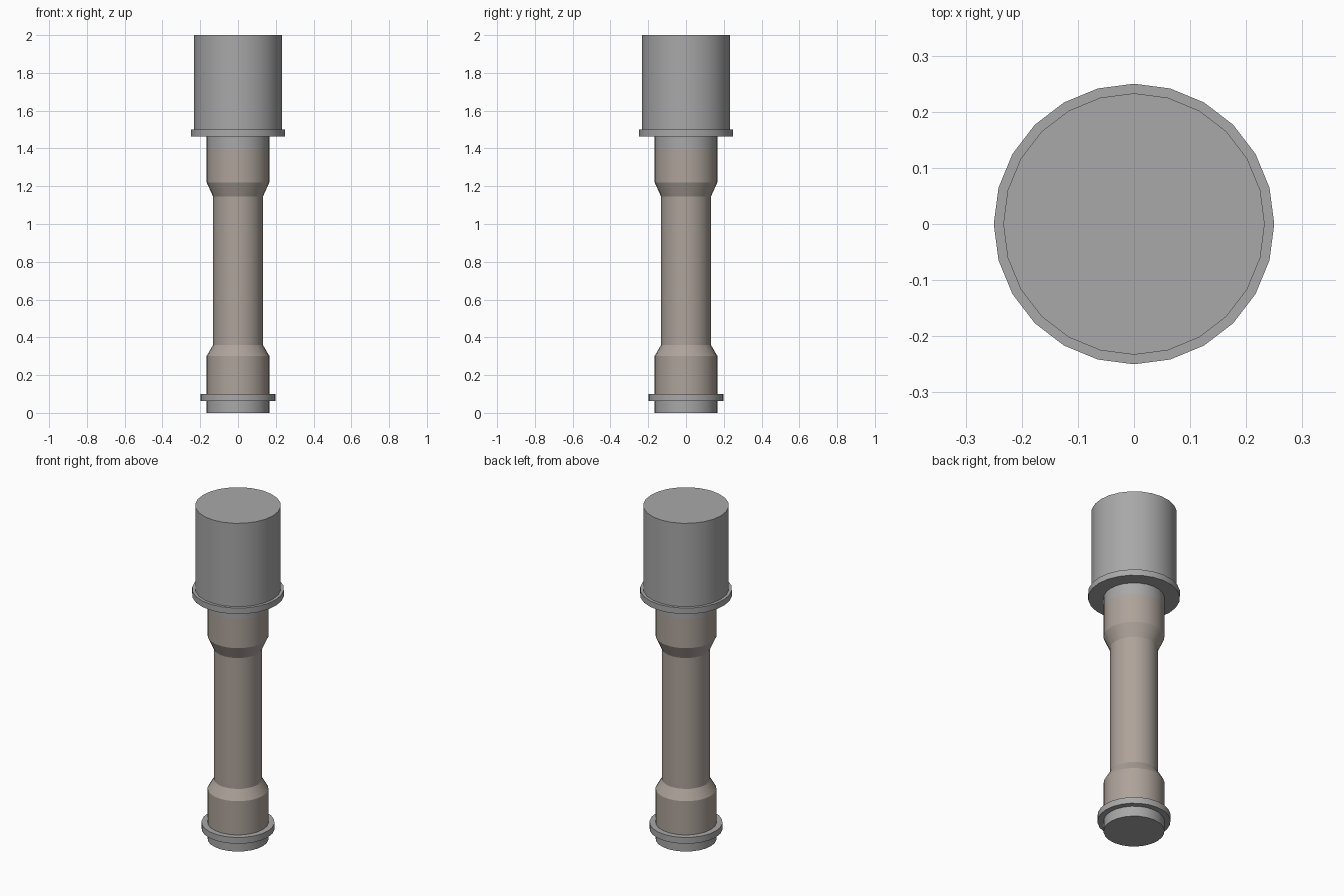
import bpy, bmesh
from math import cos, sin, tau, radians

if "Cube" in bpy.data.objects:
    bpy.data.objects.remove(bpy.data.objects["Cube"])

SIDES = 24


def material(name, rgb):
    m = bpy.data.materials.new(name)
    m.diffuse_color = (*rgb, 1)
    m.use_nodes = True
    m.node_tree.nodes["Principled BSDF"].inputs["Base Color"].default_value = m.diffuse_color
    return m


def lathe(name, profile, mat):
    """Spin a bottom-to-top (radius, z) profile; radius 0 at an end makes a flat cap."""
    bm = bmesh.new()
    rings = []
    for r, z in profile:
        if r > 0:
            rings.append([bm.verts.new((r * cos(tau * i / SIDES), r * sin(tau * i / SIDES), z))
                          for i in range(SIDES)])
    for a, b in zip(rings, rings[1:]):
        for i in range(SIDES):
            j = (i + 1) % SIDES
            bm.faces.new((a[i], a[j], b[j], b[i]))
    if profile[0][0] == 0:
        bm.faces.new(rings[0][::-1])
    if profile[-1][0] == 0:
        bm.faces.new(rings[-1])
    me = bpy.data.meshes.new(name)
    bm.to_mesh(me)
    bm.free()
    ob = bpy.data.objects.new(name, me)
    bpy.context.collection.objects.link(ob)
    me.materials.append(mat)
    bpy.ops.object.select_all(action='DESELECT')
    ob.select_set(True)
    bpy.context.view_layer.objects.active = ob
    bpy.ops.object.shade_smooth_by_angle(angle=radians(20))
    return ob


wood = material("weathered_wood", (0.42, 0.365, 0.325))
metal = material("grey_metal", (0.393, 0.393, 0.393))

# Metal end cap with raised rim
lathe("end_cap", [(0, 0), (0.166, 0), (0.166, 0.062), (0.199, 0.062),
                  (0.199, 0.1), (0.166, 0.1)], metal)

# Wooden handle with a narrower grip between two swellings
lathe("handle", [(0.166, 0.1), (0.166, 0.302), (0.132, 0.36), (0.132, 1.145),
                 (0.166, 1.22), (0.166, 1.395)], wood)

# Metal collar, flange and cylindrical head
lathe("head", [(0.166, 1.395), (0.166, 1.464), (0.25, 1.464), (0.25, 1.5),
               (0.233, 1.5), (0.233, 2), (0, 2)], metal)
